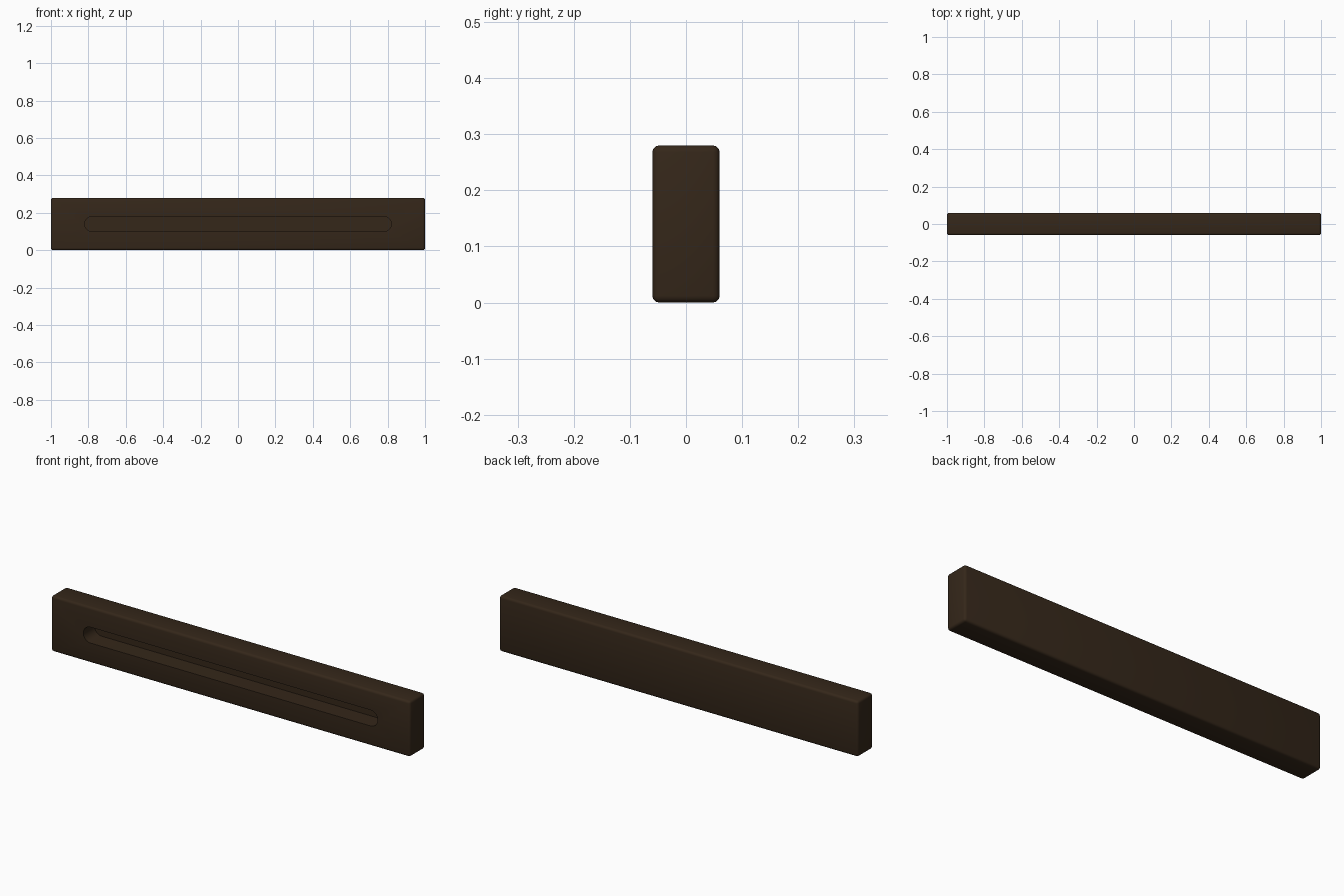
import bpy, bmesh, math

if "Cube" in bpy.data.objects:
    bpy.data.objects.remove(bpy.data.objects["Cube"])

L, D, H = 2.0, 0.12, 0.28          # bar size
SLOT_HALF, SLOT_R, SLOT_DEPTH = 0.78, 0.04, 0.09

# Bar body with softened edges
bpy.ops.mesh.primitive_cube_add(size=1, location=(0, 0, H / 2))
bar = bpy.context.object
bar.name = "bar"
bar.scale = (L, D, H)
bpy.ops.object.transform_apply(location=True, scale=True)
bev = bar.modifiers.new("edge_rounding", 'BEVEL')
bev.width = 0.012
bev.segments = 3

# Stadium-shaped cutter for the blind slot in the front face
bm = bmesh.new()
n = 16
ring = []
for cx, start in ((SLOT_HALF, -90), (-SLOT_HALF, 90)):
    for i in range(n + 1):
        a = math.radians(start + 180 * i / n)
        ring.append(bm.verts.new((cx + SLOT_R * math.cos(a), -D / 2 - 0.05,
                                  H / 2 + SLOT_R * math.sin(a))))
face = bm.faces.new(ring)
ext = bmesh.ops.extrude_face_region(bm, geom=[face])
moved = [v for v in ext["geom"] if isinstance(v, bmesh.types.BMVert)]
bmesh.ops.translate(bm, verts=moved, vec=(0, SLOT_DEPTH + 0.05, 0))
bmesh.ops.recalc_face_normals(bm, faces=bm.faces)
me = bpy.data.meshes.new("slot_cutter")
bm.to_mesh(me)
bm.free()
cutter = bpy.data.objects.new("slot_cutter", me)
bpy.context.collection.objects.link(cutter)
cutter.hide_render = True

cut = bar.modifiers.new("slot", 'BOOLEAN')
cut.operation = 'DIFFERENCE'
cut.solver = 'EXACT'
cut.object = cutter

# Apply, drop the cutter, and shade
bpy.context.view_layer.objects.active = bar
for m in list(bar.modifiers):
    bpy.ops.object.modifier_apply(modifier=m.name)
bpy.data.objects.remove(cutter)
bar.select_set(True)
bpy.ops.object.shade_smooth_by_angle(angle=math.radians(35))

# Dark brown finish
mat = bpy.data.materials.new("dark_wood")
mat.diffuse_color = (0.035, 0.02, 0.01, 1)
mat.use_nodes = True
mat.node_tree.nodes["Principled BSDF"].inputs["Base Color"].default_value = mat.diffuse_color
bar.data.materials.clear()
bar.data.materials.append(mat)
